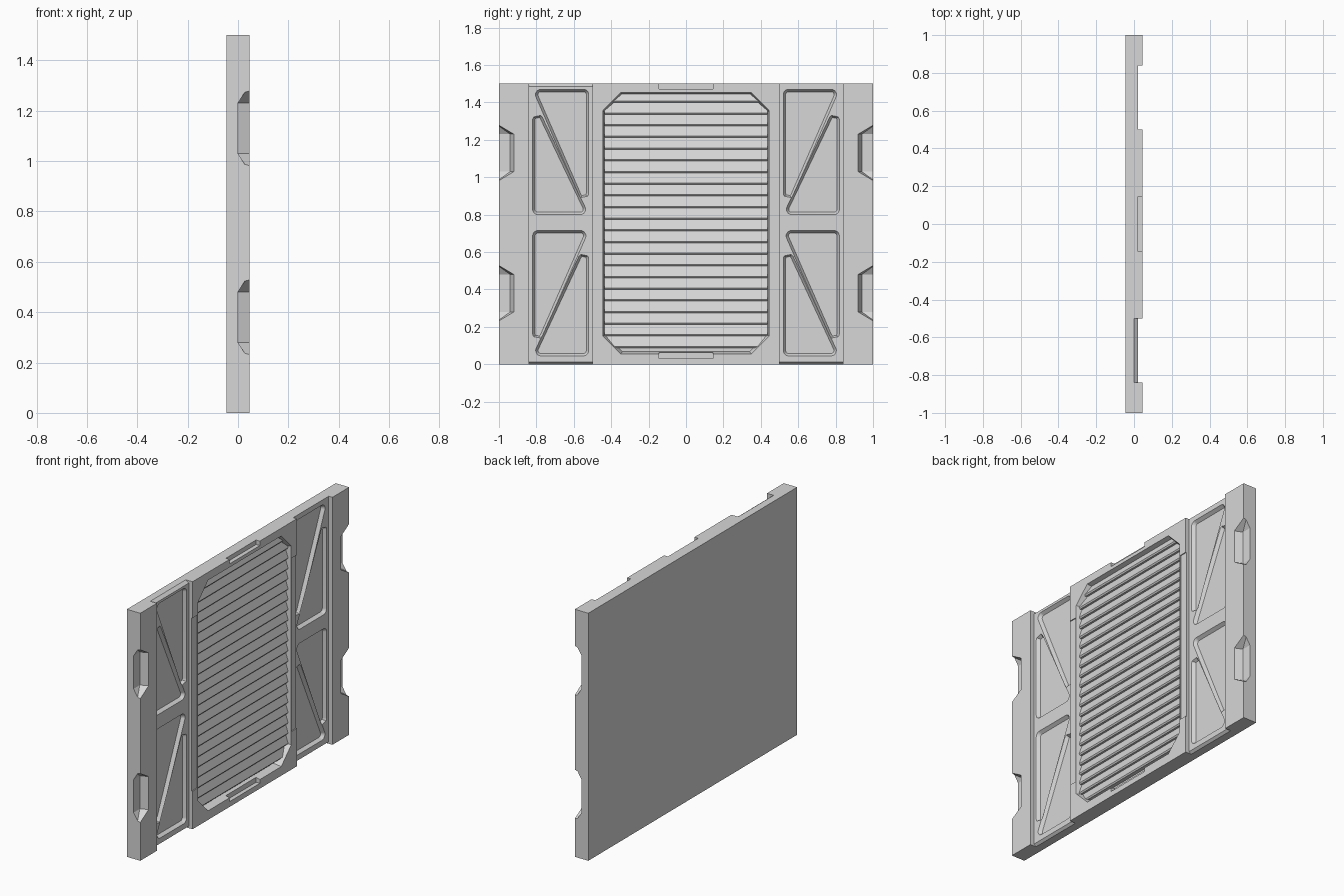
import bpy, bmesh, math
from mathutils import Vector

cube = bpy.data.objects.get("Cube")
if cube:
    bpy.data.objects.remove(cube, do_unlink=True)

grey = bpy.data.materials.new("light grey metal")
grey.use_nodes = True
grey.diffuse_color = (0.68, 0.68, 0.68, 1)
grey.node_tree.nodes["Principled BSDF"].inputs["Base Color"].default_value = grey.diffuse_color

BACK, BED, PANEL, FACE = -0.045, 0.0, 0.02, 0.045
OVER = 0.03   # how far cutters reach past a surface


def hull(name, points):
    """Convex solid around the points."""
    bm = bmesh.new()
    for p in points:
        bm.verts.new(p)
    result = bmesh.ops.convex_hull(bm, input=bm.verts)
    loose = [v for v in bm.verts if not v.link_faces]
    bmesh.ops.delete(bm, geom=loose, context='VERTS')
    bmesh.ops.dissolve_limit(bm, angle_limit=0.005, verts=bm.verts, edges=bm.edges)
    bmesh.ops.recalc_face_normals(bm, faces=bm.faces)
    mesh = bpy.data.meshes.new(name)
    bm.to_mesh(mesh)
    bm.free()
    mesh.materials.append(grey)
    ob = bpy.data.objects.new(name, mesh)
    bpy.context.collection.objects.link(ob)
    return ob


def box(name, x, y, z):
    return hull(name, [(a, b, c) for a in x for b in y for c in z])


def prism(name, profile, y):
    """Extrude an (x, z) profile along y."""
    return hull(name, [(x, b, z) for x, z in profile for b in y])


def cut(target, cutters):
    for c in cutters:
        c.hide_render = True
        mod = target.modifiers.new("cut", 'BOOLEAN')
        mod.operation, mod.solver, mod.object = 'DIFFERENCE', 'EXACT', c
        bpy.context.view_layer.objects.active = target
        bpy.ops.object.modifier_apply(modifier=mod.name)
        bpy.data.objects.remove(c, do_unlink=True)


def rounded(corners, radius, steps=5):
    """Outline in (y, z) with every corner rounded off."""
    out = []
    for i, c in enumerate(corners):
        p = Vector(c)
        a = (Vector(corners[i - 1]) - p).normalized()
        b = (Vector(corners[(i + 1) % len(corners)]) - p).normalized()
        half = a.angle(b) / 2
        centre = p + (a + b).normalized() * radius / math.sin(half)
        t0 = p + a * radius / math.tan(half) - centre
        t1 = p + b * radius / math.tan(half) - centre
        for k in range(steps + 1):
            d = t0.lerp(t1, k / steps).normalized()
            out.append((centre + d * radius, d))
    return out


def pocket(corners, top, floor, slope, radius):
    """Cutter with rounded corners and sloping walls."""
    pts = []
    grow = slope * OVER / (top - floor)
    for p, d in rounded(corners, radius):
        low, high = p - d * slope, p + d * grow
        pts += [(floor, *low), (top + OVER, *high)]
    return hull("pocket_cutter", pts)


# Flat backing across the whole panel
box("back_plate", (BACK, -0.01), (-1, 1), (0, 1.5))

for side, label in ((-1, "right"), (1, "left")):
    # End column with two tapered notches in its outer edge
    column = box(label + "_column", (-0.01, FACE), (side * 0.84, side), (0, 1.5))
    notches = []
    for z in (0.38, 1.13):
        pts = []
        for s in (-1, 1):
            for x, y, h in ((BED, 0.94, 0.1), (BED, 1.04, 0.1),
                            (FACE, 0.92, 0.1), (FACE, 1.04, 0.172),
                            (FACE + 0.01, 0.92, 0.1), (FACE + 0.01, 1.04, 0.172)):
                pts.append((x, side * y, z + s * h))
        notches.append(hull("notch_cutter", pts))
    cut(column, notches)

    # Sunken panel with a softened lower edge and braced triangular pockets
    top_drop = 0.015 if side < 0 else 0.0
    profile = [(-0.01, 0), (0.005, 0), (PANEL, 0.012),
               (PANEL, 1.5 - top_drop), (0.0, 1.5), (-0.01, 1.5)]
    if side > 0:
        profile.append((PANEL, 1.5))
    panel = prism(label + "_braced_panel", profile, (side * 0.5, side * 0.84))
    triangles = [
        [(0.82, 1.47), (0.52, 1.47), (0.52, 0.78)],
        [(0.82, 1.43), (0.82, 0.80), (0.52, 0.80)],
        [(0.82, 0.715), (0.52, 0.715), (0.82, 0.03)],
        [(0.52, 0.69), (0.52, 0.045), (0.82, 0.045)],
    ]
    cut(panel, [pocket([(side * y, z) for y, z in t], PANEL, BED, 0.013, 0.028)
                for t in triangles])

# Raised centre frame with an eight-sided opening
frame = box("centre_frame", (-0.01, FACE), (-0.5, 0.5), (0, 1.5))
W, LOW, HIGH, C = 0.445, 0.055, 1.452, 0.095
octagon = [(-W, LOW + C), (-W + C, LOW), (W - C, LOW), (W, LOW + C),
           (W, HIGH - C), (W - C, HIGH), (-W + C, HIGH), (-W, HIGH - C)]
pts = []
for y, z in octagon:
    for x, k in ((BED, 0.97), (FACE, 1.0), (FACE + 0.01, 1.0)):
        pts.append((x, y * k, 0.753 + (z - 0.753) * (1 - (1 - k) * 0.6)))
cutters = [hull("opening_cutter", pts)]

# Latch notches at top and bottom, shallow strips down both sides
cutters.append(box("latch_cutter", (PANEL, 0.1), (-0.145, 0.145), (1.473, 1.6)))
cutters.append(box("latch_cutter", (PANEL, 0.1), (-0.145, 0.145), (0.032, 0.075)))
for side in (-1, 1):
    cutters.append(box("strip_cutter", (FACE - 0.006, 0.1),
                       (side * 0.45, side * 0.6), (0.23, 1.28)))
cut(frame, cutters)

# Louvre slats inside the opening
PITCH = 0.0624
for i in range(22):
    z = 0.088 + i * PITCH
    prism("louvre_slat", [(-0.005, z), (0.024, z), (0.03, z + 0.008),
                          (0.012, z + PITCH), (-0.005, z + PITCH)], (-0.437, 0.437))

# Flat faces with crisp edges, gentle rounding only inside the pockets
for ob in bpy.context.collection.objects:
    if ob.name.endswith("braced_panel"):
        bpy.ops.object.select_all(action='DESELECT')
        ob.select_set(True)
        bpy.context.view_layer.objects.active = ob
        bpy.ops.object.shade_smooth_by_angle(angle=math.radians(30))
